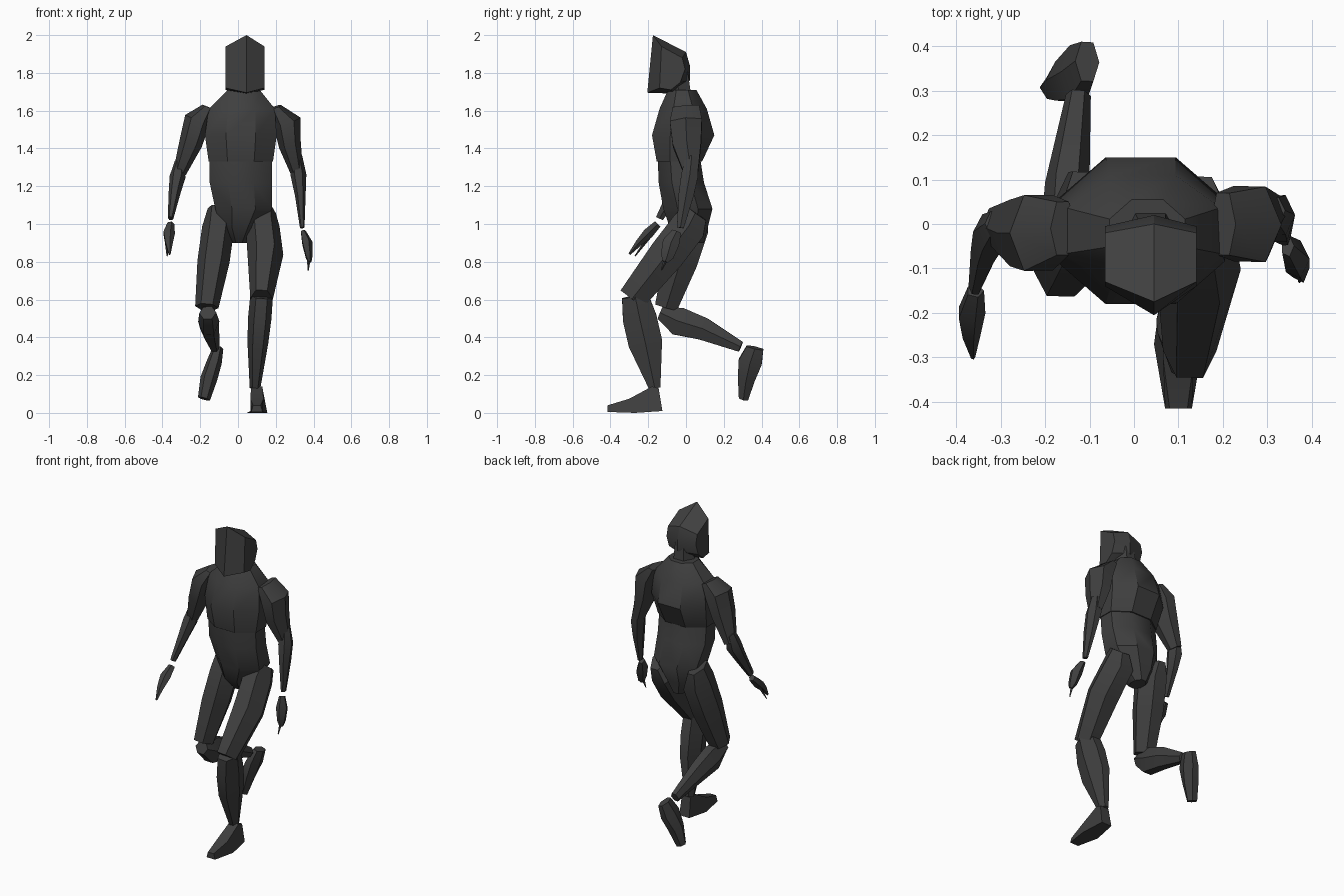
import bpy, bmesh, math
from mathutils import Vector

mat = bpy.data.materials.new("charcoal")
mat.diffuse_color = (0.05, 0.05, 0.05, 1)


def make(name, rings, angle=35):
    """Skin a list of equal-length point rings and cap both ends."""
    bm = bmesh.new()
    vs = [[bm.verts.new(p) for p in r] for r in rings]
    n = len(vs[0])
    for a, b in zip(vs, vs[1:]):
        for i in range(n):
            j = (i + 1) % n
            bm.faces.new((a[i], a[j], b[j], b[i]))
    bm.faces.new(vs[0][::-1])
    bm.faces.new(vs[-1])
    bmesh.ops.recalc_face_normals(bm, faces=bm.faces)
    me = bpy.data.meshes.new(name)
    bm.to_mesh(me)
    bm.free()
    me.materials.append(mat)
    ob = bpy.data.objects.new(name, me)
    bpy.context.collection.objects.link(ob)
    bpy.ops.object.select_all(action='DESELECT')
    ob.select_set(True)
    bpy.context.view_layer.objects.active = ob
    bpy.ops.object.shade_smooth_by_angle(angle=math.radians(angle))
    return ob


def loft(name, stations, sides=6, turn=0.0):
    """Stations are (x, y, z, half width, half depth), square to the overall axis."""
    d = (Vector(stations[-1][:3]) - Vector(stations[0][:3])).normalized()
    if sides == 8:
        d = Vector((0, 0, 1))
    u = (Vector((1, 0, 0)) - d * d.x).normalized()
    v = d.cross(u)
    ang = [2 * math.pi * (i + turn) / sides for i in range(sides)]
    mc = max(abs(math.cos(a)) for a in ang)
    ms = max(abs(math.sin(a)) for a in ang)
    rings = [[Vector((x, y, z)) + u * (w * math.cos(a) / mc) + v * (h * math.sin(a) / ms)
              for a in ang] for x, y, z, w, h in stations]
    return make(name, rings)


# Torso
loft("chest", [(.015, -.035, 1.33, .17, .12), (.015, -.015, 1.47, .19, .165),
               (.02, -.015, 1.61, .175, .125), (.03, -.02, 1.71, .085, .075)], 8, .5)
loft("abdomen", [(.015, -.04, 1.38, .165, .11), (.015, -.025, 1.22, .165, .12),
                 (.03, .01, 1.08, .15, .13), (.01, .015, .98, .10, .10),
                 (.005, .04, .90, .04, .055)], 8, .5)

# Neck and head
loft("neck", [(.035, -.03, 1.62, .075, .065), (.04, -.05, 1.80, .06, .06)])
mid = [(-.175, 2.0), (0, 1.91), (.02, 1.84), (.02, 1.76), (-.06, 1.69), (-.205, 1.695)]
side = [(-.13, 1.94), (-.02, 1.88), (-.005, 1.82), (-.03, 1.75), (-.08, 1.71), (-.14, 1.72)]
make("head", [[(x, y, z) for y, z in p] for x, p in ((-.065, side), (.045, mid), (.14, side))], 30)

# Arms: slightly different pose on each side
loft("right_upper_arm", [(-.16, -.01, 1.62, .03, .06), (-.215, -.02, 1.55, .07, .085),
                         (-.25, -.02, 1.43, .062, .075), (-.31, -.005, 1.27, .035, .04)])
loft("right_forearm", [(-.31, .0, 1.33, .025, .03), (-.32, -.02, 1.25, .042, .045),
                       (-.335, -.06, 1.17, .032, .035), (-.357, -.14, 1.03, .015, .02)])
loft("right_hand", [(-.357, -.15, 1.0, .02, .02), (-.367, -.20, .95, .033, .028),
                    (-.367, -.25, .90, .022, .018), (-.362, -.30, .84, .005, .006)], 5)
loft("right_thumb", [(-.38, -.19, .94, .012, .012), (-.375, -.27, .83, .003, .003)], 4)
loft("left_upper_arm", [(.20, 0, 1.62, .03, .07), (.26, .0, 1.54, .075, .085),
                        (.275, .005, 1.42, .06, .075), (.31, .025, 1.28, .035, .04)])
loft("left_forearm", [(.31, .03, 1.36, .03, .03), (.32, .02, 1.26, .042, .045),
                      (.33, 0, 1.15, .028, .04), (.34, -.03, .98, .012, .018)])
loft("left_hand", [(.345, -.05, .96, .015, .025), (.365, -.08, .90, .03, .045),
                   (.375, -.10, .83, .02, .035), (.38, -.11, .80, .01, .015)], 5)
loft("left_thumb", [(.375, -.10, .83, .012, .015), (.372, -.13, .755, .003, .003)], 4)

# Forward leg
loft("left_thigh", [(.15, .05, 1.06, .05, .07), (.13, .015, .99, .09, .095),
                    (.145, -.10, .84, .095, .095), (.125, -.285, .605, .06, .075)])
loft("left_shin", [(.125, -.27, .62, .06, .07), (.115, -.245, .50, .062, .09),
                   (.105, -.215, .37, .055, .09), (.09, -.165, .13, .028, .03)])
foot = [(-.125, .01), (-.145, .13), (-.18, .14), (-.30, .075), (-.415, .04), (-.415, .005), (-.27, 0)]
# narrower toward the top and toe
make("left_foot", [[(.10 + s * w, y, z) for (y, z), w in
                    zip(foot, (.035, .03, .03, .035, .02, .03, .055))] for s in (-1, 1)])

# Trailing leg, lifted behind
loft("right_thigh", [(-.115, .05, 1.08, .045, .07), (-.105, .025, .98, .085, .095),
                     (-.13, -.03, .80, .085, .09), (-.165, -.105, .56, .062, .06)])
loft("right_shin", [(-.16, -.135, .53, .045, .035), (-.155, -.04, .485, .056, .075),
                    (-.15, .09, .445, .05, .06), (-.125, .29, .35, .028, .028)])
loft("right_foot", [(-.105, .365, .345, .028, .045), (-.125, .34, .27, .04, .062),
                    (-.155, .32, .18, .045, .045), (-.18, .305, .075, .033, .025)])
